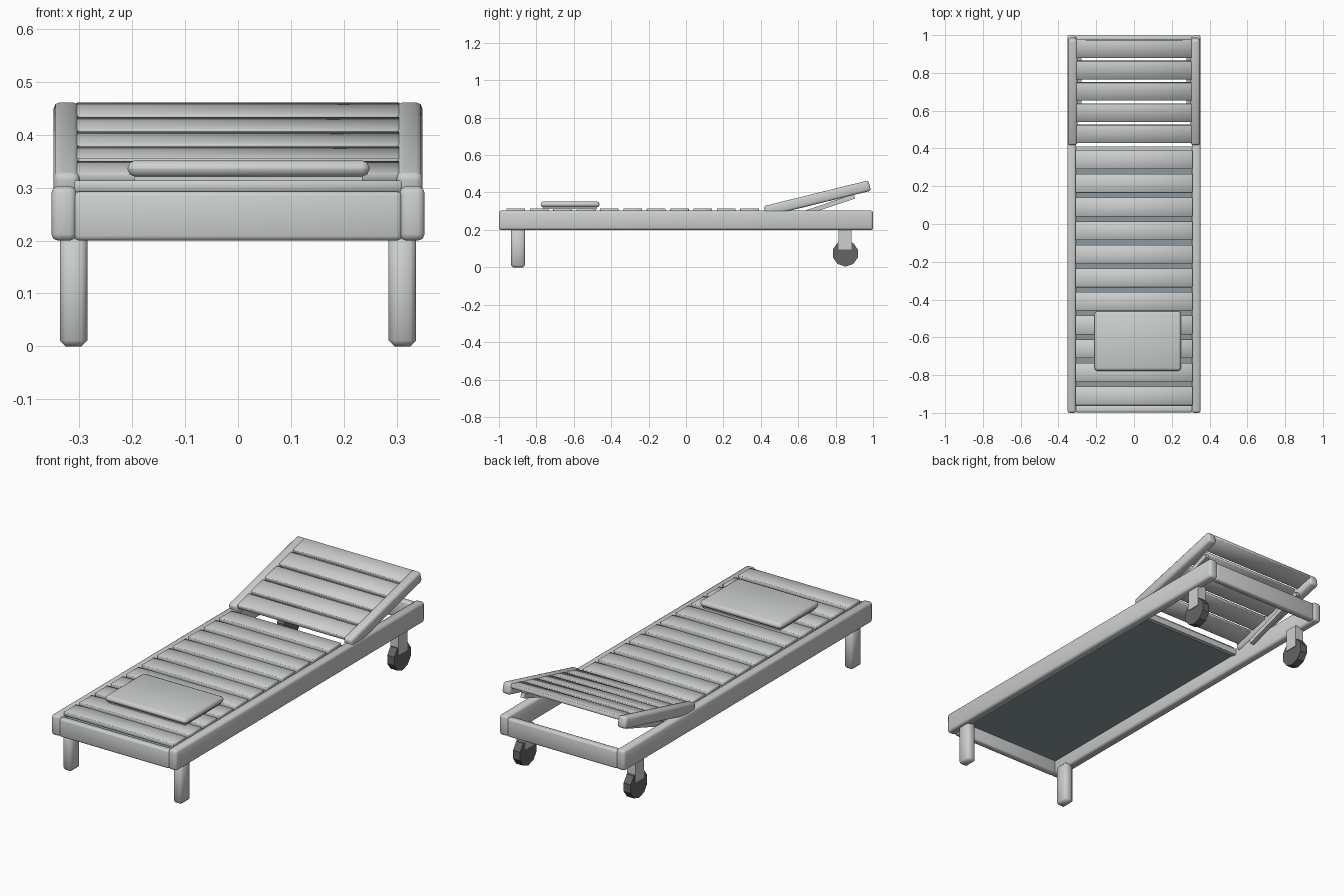
import bpy, bmesh, math
from mathutils import Matrix, Vector

if "Cube" in bpy.data.objects:
    bpy.data.objects.remove(bpy.data.objects["Cube"])


def material(name, rgb):
    m = bpy.data.materials.new(name)
    m.diffuse_color = (*rgb, 1)
    m.use_nodes = True
    m.node_tree.nodes["Principled BSDF"].inputs["Base Color"].default_value = m.diffuse_color
    return m


GREY = material("light grey wood", (0.61, 0.63, 0.62))
DARK = material("dark grey rubber", (0.13, 0.13, 0.13))
SLATE = material("slate blue panel", (0.27, 0.33, 0.35))


def finish(name, bm, mat, angle=35):
    me = bpy.data.meshes.new(name)
    bm.to_mesh(me)
    bm.free()
    ob = bpy.data.objects.new(name, me)
    bpy.context.collection.objects.link(ob)
    me.materials.append(mat)
    bpy.ops.object.select_all(action='DESELECT')
    bpy.context.view_layer.objects.active = ob
    ob.select_set(True)
    if angle:
        bpy.ops.object.shade_smooth_by_angle(angle=math.radians(angle))
    return ob


def box(name, x, y, z, mat=GREY, bevel=0.0, segs=2, matrix=None, angle=60):
    """Box from (min, max) ranges, optionally bevelled and then transformed."""
    bm = bmesh.new()
    size = Vector((x[1] - x[0], y[1] - y[0], z[1] - z[0]))
    mid = Vector((x[0] + x[1], y[0] + y[1], z[0] + z[1])) / 2
    bmesh.ops.create_cube(bm, size=1, matrix=Matrix.Translation(mid) @ Matrix.Diagonal((*size, 1)))
    if bevel:
        bmesh.ops.bevel(bm, geom=bm.edges[:], offset=bevel, segments=segs,
                        profile=0.5, affect='EDGES')
    if matrix:
        bm.transform(matrix)
    return finish(name, bm, mat, angle)


def sided(s, a, b):
    return (a, b) if s > 0 else (-b, -a)


# backrest frame: local y runs along the slope, local z = 0 is its top surface
BACK = Matrix.Translation((0, 0.415, 0.327)) @ Matrix.Rotation(math.radians(13.8), 4, 'X')
# prop struts slope a little more steeply
STRUT = Matrix.Translation((0, 0.55, 0.262)) @ Matrix.Rotation(math.radians(18.5), 4, 'X')

for s, side in ((-1, "left"), (1, "right")):
    # long side rails, front legs
    box(side + "_rail", sided(s, 0.306, 0.353), (-1, 1), (0.2, 0.303), bevel=0.012)
    box(side + "_front_leg", sided(s, 0.285, 0.337), (-0.935, -0.86), (0, 0.215), bevel=0.011, segs=1)
    # wheel and its bracket
    box(side + "_wheel_bracket", sided(s, 0.288, 0.335), (0.815, 0.885), (0.095, 0.21))
    bm = bmesh.new()
    bmesh.ops.create_cone(bm, cap_ends=True, segments=10, radius1=0.07, radius2=0.07, depth=0.04)
    bm.transform(Matrix.Translation((s * 0.3115, 0.852, 0.074))
                 @ Matrix.Rotation(math.pi / 2, 4, 'Y') @ Matrix.Rotation(math.pi / 10, 4, 'Z'))
    finish(side + "_wheel", bm, DARK, 0)
    # backrest rail and prop strut
    box(side + "_backrest_rail", sided(s, 0.3, 0.349), (0, 0.577), (-0.057, 0),
        bevel=0.012, matrix=BACK)
    box(side + "_backrest_strut", sided(s, 0.277, 0.3), (0, 0.37), (-0.012, 0.012), matrix=STRUT)

# end boards
for s, end in ((-1, "front"), (1, "back")):
    y = (-0.998, -0.962) if s < 0 else (0.962, 0.998)
    box(end + "_board", (-0.31, 0.31), y, (0.2, 0.293), bevel=0.009)

# panel below the seat slats and the cross bar that closes it
box("under_panel", (-0.31, 0.31), (-0.965, 0.39), (0.268, 0.278), SLATE)
box("cross_bar", (-0.31, 0.31), (0.388, 0.41), (0.262, 0.293))

# seat slats
for i in range(11):
    c = 0.34 - 0.125 * i
    box(f"seat_slat_{i + 1}", (-0.309, 0.309), (c - 0.05, c + 0.05), (0.293, 0.314), bevel=0.002, segs=1)

# backrest slats
for i in range(5):
    c = 0.061 + 0.116 * i
    box(f"backrest_slat_{i + 1}", (-0.306, 0.306), (c - 0.049, c + 0.049), (-0.022, -0.002),
        bevel=0.002, segs=1, matrix=BACK)

# pillow with a thin base
box("pillow", (-0.209, 0.249), (-0.777, -0.462), (0.321, 0.352), bevel=0.0145, segs=2, angle=80)
box("pillow_base", (-0.196, 0.236), (-0.764, -0.475), (0.313, 0.323))
